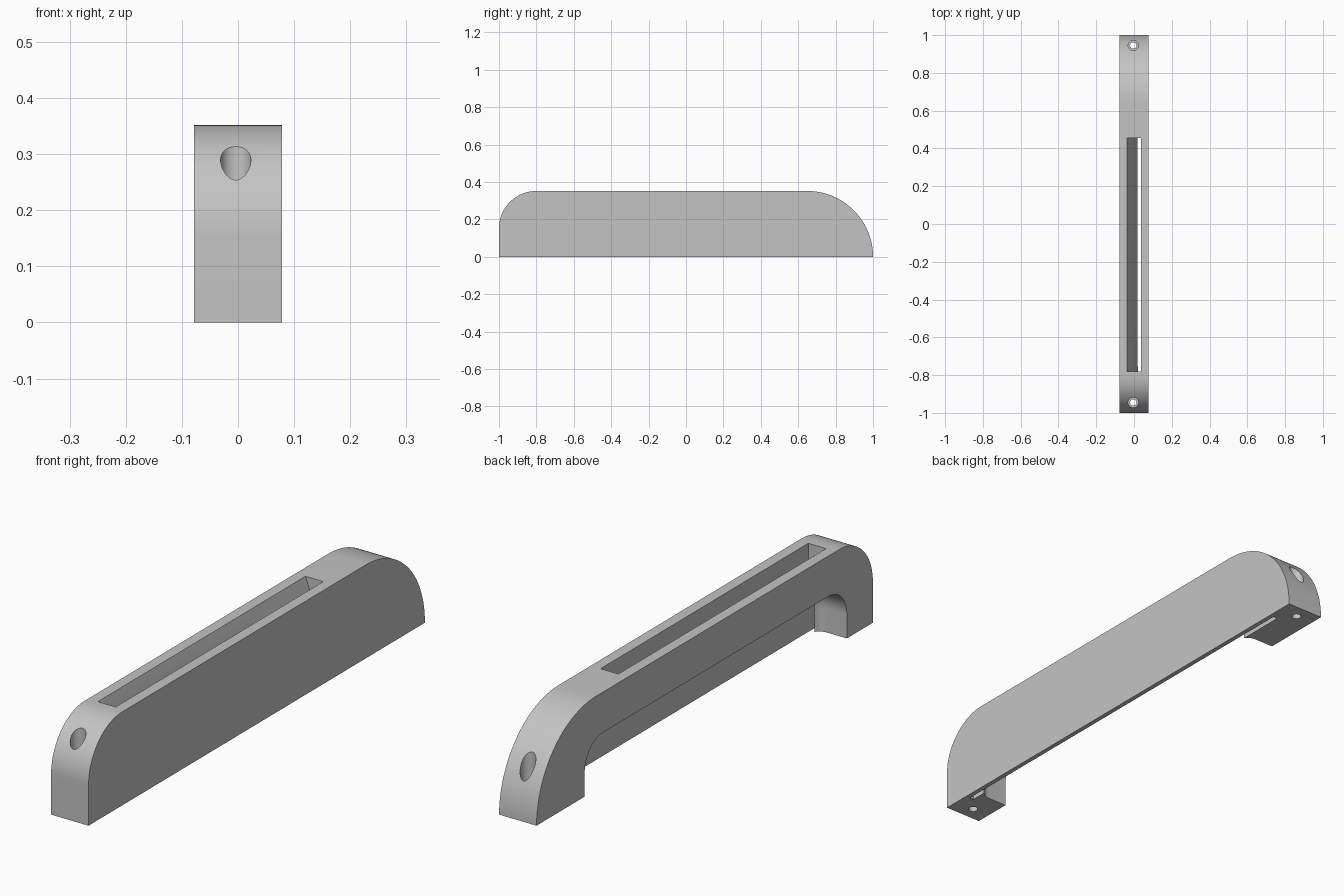
import bpy, bmesh, math

if "Cube" in bpy.data.objects:
    bpy.data.objects.remove(bpy.data.objects["Cube"])

HALF_W, HEIGHT = 0.078, 0.352

grey = bpy.data.materials.new("plain grey")
grey.use_nodes = True
grey.diffuse_color = (0.55, 0.55, 0.55, 1)
grey.node_tree.nodes["Principled BSDF"].inputs["Base Color"].default_value = (0.55, 0.55, 0.55, 1)


def arc(cu, cv, r, start, end, n=20):
    """Points of a circular arc, angles in degrees."""
    steps = [math.radians(start + (end - start) * i / n) for i in range(n + 1)]
    return [(cu + r * math.cos(a), cv + r * math.sin(a)) for a in steps]


def add_object(name, bm):
    bmesh.ops.recalc_face_normals(bm, faces=bm.faces)
    mesh = bpy.data.meshes.new(name)
    bm.to_mesh(mesh)
    bm.free()
    mesh.materials.append(grey)
    obj = bpy.data.objects.new(name, mesh)
    bpy.context.collection.objects.link(obj)
    return obj


def prism(name, points, axis, low, high, round_end=0):
    """Extrude a profile along x or y; optionally round the rim of the high end."""
    bm = bmesh.new()

    def place(u, v, d):
        return (d, u, v) if axis == "x" else (u, d, v)

    face = bm.faces.new([bm.verts.new(place(u, v, low)) for u, v in points])
    cap = bmesh.ops.extrude_face_region(bm, geom=[face])["geom"]
    shift = place(0, 0, high - low)
    bmesh.ops.translate(bm, vec=shift, verts=[g for g in cap if isinstance(g, bmesh.types.BMVert)])
    if round_end:
        rim = [g for g in cap if isinstance(g, bmesh.types.BMEdge)]
        bmesh.ops.bevel(bm, geom=rim, offset=round_end, segments=8, profile=0.5, affect="EDGES")
    return add_object(name, bm)


def rod(name, x, y, radius, low, high):
    bm = bmesh.new()
    bmesh.ops.create_cone(bm, cap_ends=True, segments=40, radius1=radius,
                          radius2=radius, depth=high - low)
    bmesh.ops.translate(bm, vec=(x, y, (low + high) / 2), verts=bm.verts)
    return add_object(name, bm)


def rectangle(u0, u1, v0, v1):
    return [(u0, v0), (u1, v0), (u1, v1), (u0, v1)]


# Handle body: tight round at the front, wide round at the back
front_r = 0.2
outline = [(-1, 0)]
outline += arc(-1 + front_r, HEIGHT - front_r, front_r, 180, 90, 28)
outline += arc(1 - HEIGHT, 0, HEIGHT, 90, 0, 40)
handle = prism("handle_body", outline, "x", -HALF_W, HALF_W)

# Hand opening between the legs, open to one side and below
opening = [(-0.845, -0.15)] + arc(-0.735, 0.09, 0.11, 180, 90)
opening += arc(0.604, 0.09, 0.11, 90, 0) + [(0.714, -0.15)]
cutters = [prism("hand_opening", opening, "x", -0.2, 0.05, round_end=0.045)]

# Sloped slot in the top, narrowing into the hand opening
slope = [(-0.044, 0.37), (0.037, 0.37), (0.037, 0.12), (0.02, 0.12), (0.02, 0.195)]
cutters.append(prism("top_slot", slope, "y", -0.78, 0.455))

# Long groove along the bottom, beside the closed wall
cutters.append(prism("bottom_groove", rectangle(-0.887, 0.887, -0.1, 0.1), "x", 0.042, 0.06))

# Screw holes with wide recesses above
for y in (-0.945, 0.945):
    cutters.append(rod("screw_hole", -0.004, y, 0.017, -0.1, 0.5))
    cutters.append(rod("screw_recess", -0.004, y, 0.027, 0.08, 0.5))

for cutter in cutters:
    cutter.hide_render = True
    cut = handle.modifiers.new(cutter.name, "BOOLEAN")
    cut.operation = "DIFFERENCE"
    cut.solver = "EXACT"
    cut.object = cutter

# Bake the cuts and remove the helpers
bpy.context.view_layer.update()
graph = bpy.context.evaluated_depsgraph_get()
baked = bpy.data.meshes.new_from_object(handle.evaluated_get(graph))
handle.modifiers.clear()
handle.data = baked
baked.materials.clear()
baked.materials.append(grey)
for polygon in baked.polygons:
    polygon.material_index = 0
for cutter in cutters:
    bpy.data.objects.remove(cutter)

bpy.ops.object.select_all(action="DESELECT")
handle.select_set(True)
bpy.context.view_layer.objects.active = handle
bpy.ops.object.shade_smooth_by_angle(angle=math.radians(30))
